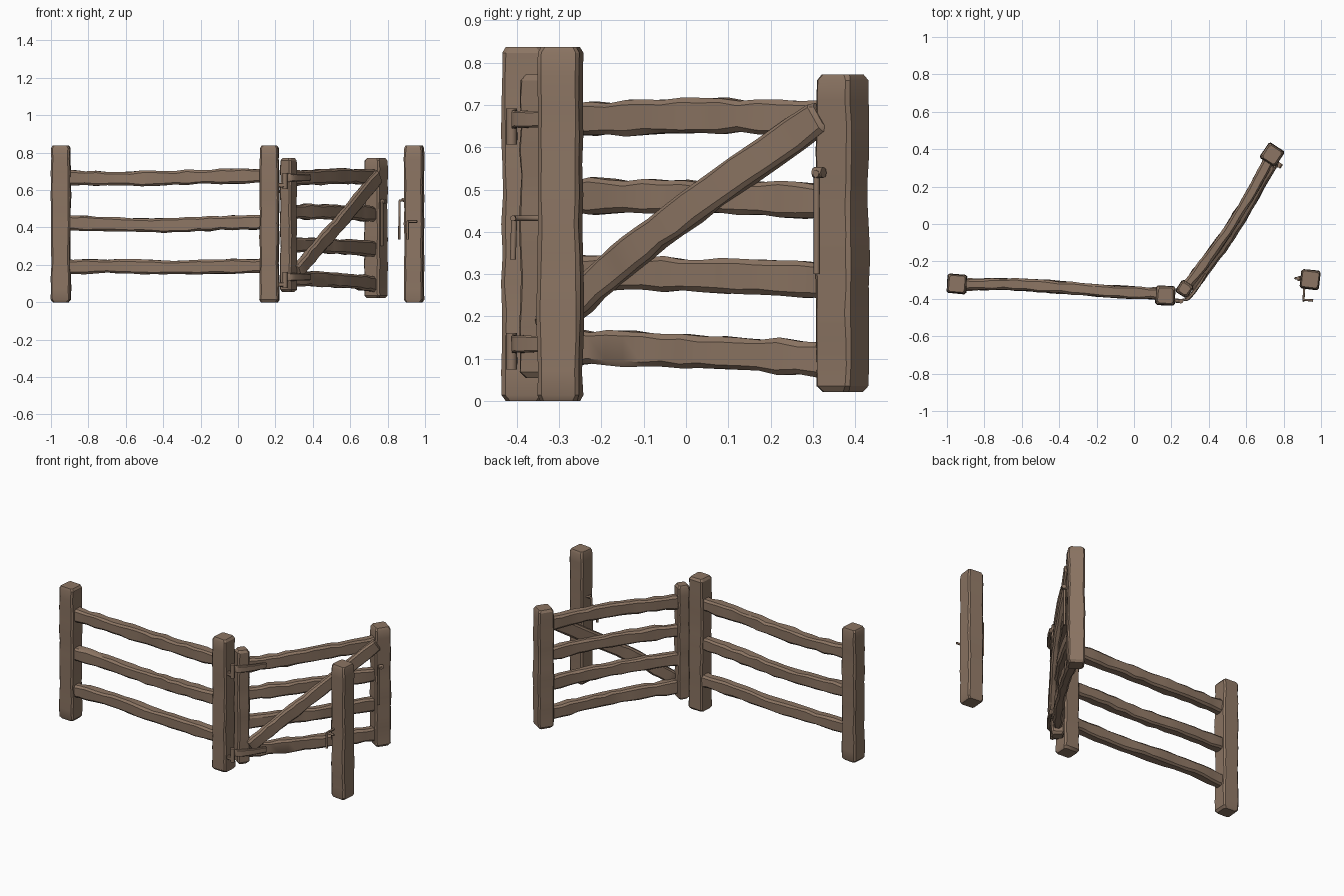
import bpy, bmesh, math, random
from mathutils import Vector

if "Cube" in bpy.data.objects:
    bpy.data.objects.remove(bpy.data.objects["Cube"])

random.seed(4)
wood = bpy.data.materials.new("weathered brown wood")
wood.diffuse_color = (0.262, 0.178, 0.125, 1)
wood.use_nodes = True
wood.node_tree.nodes["Principled BSDF"].inputs["Base Color"].default_value = wood.diffuse_color


def finish(name, bm):
    bmesh.ops.recalc_face_normals(bm, faces=bm.faces)
    me = bpy.data.meshes.new(name)
    bm.to_mesh(me)
    bm.free()
    me.materials.append(wood)
    ob = bpy.data.objects.new(name, me)
    bpy.context.collection.objects.link(ob)
    bpy.ops.object.select_all(action='DESELECT')
    ob.select_set(True)
    bpy.context.view_layer.objects.active = ob
    bpy.ops.object.shade_smooth_by_angle(angle=math.radians(32))
    return ob


def smooth_path(pts, n):
    """Evenly sampled Catmull-Rom curve through a few points."""
    p = [Vector(q) for q in pts]
    p = [2 * p[0] - p[1]] + p + [2 * p[-1] - p[-2]]
    segs, out = len(p) - 3, []
    for i in range(n + 1):
        f = i / n * segs
        k = min(int(f), segs - 1)
        t = f - k
        a, b, c, d = p[k:k + 4]
        out.append(0.5 * (2 * b + (c - a) * t + (2 * a - 5 * b + 4 * c - d) * t * t
                          + (3 * b - a - 3 * c + d) * t ** 3))
    return out


def beam(name, pts, u, w, h, n=14, jitter=0.003, cham=0.01, cap=0.01, taper=1.0):
    """Hewn timber: chamfered rectangle swept along a path; w lies along u."""
    path = smooth_path(pts, n)
    t0, t1 = (path[1] - path[0]).normalized(), (path[-1] - path[-2]).normalized()
    rings = [(path[0], 1)] + [(path[0] + t0 * cap, 0)] + [(q, 0) for q in path[1:-1]]
    rings += [(path[-1] - t1 * cap, 0), (path[-1], 1)]
    bm, prev = bmesh.new(), None
    u = Vector(u).normalized()
    axis = (path[-1] - path[0]).normalized()
    v = axis.cross(u).normalized()
    for i, (c, end) in enumerate(rings):
        s = 1 + (taper - 1) * i / (len(rings) - 1)
        a = w / 2 * s - end * cap * 0.6 + random.uniform(-jitter, jitter)
        b = h / 2 * s - end * cap * 0.6 + random.uniform(-jitter, jitter)
        k = cham
        prof = [(a, b - k), (a - k, b), (k - a, b), (-a, b - k),
                (-a, k - b), (k - a, -b), (a - k, -b), (a, k - b)]
        j = jitter * 0.5
        ring = [bm.verts.new(c + u * (x + random.uniform(-j, j)) + v * (y + random.uniform(-j, j)))
                for x, y in prof]
        if prev:
            for m in range(8):
                bm.faces.new((prev[m], prev[(m + 1) % 8], ring[(m + 1) % 8], ring[m]))
        else:
            bm.faces.new(ring)
        prev = ring
    bm.faces.new(prev)
    return finish(name, bm)


def rod(name, pts, r):
    """Bent iron rod along a polyline."""
    cu = bpy.data.curves.new(name, 'CURVE')
    cu.dimensions, cu.bevel_depth, cu.bevel_resolution, cu.use_fill_caps = '3D', r, 2, True
    sp = cu.splines.new('POLY')
    sp.points.add(len(pts) - 1)
    for p, q in zip(sp.points, pts):
        p.co = (*q, 1)
    cu.materials.append(wood)
    ob = bpy.data.objects.new(name, cu)
    bpy.context.collection.objects.link(ob)


def post(name, x, y, z0, z1, size, deg):
    a = math.radians(deg)
    beam(name, [(x, y, z0), (x, y, (z0 + z1) / 2), (x, y, z1)],
         (math.cos(a), math.sin(a), 0), size, size, 12, 0.0025, 0.009, 0.014)


# Three fixed posts
post("left_post", -0.947, -0.32, 0, 0.837, 0.1, -4)
post("middle_post", 0.168, -0.383, 0, 0.837, 0.1, -3)
post("right_post", 0.942, -0.297, 0, 0.837, 0.1, -6)

# Fence rails with a gentle wander
for name, zs in (("fence_rail_top", (0.668, 0.661, 0.664, 0.672, 0.677)),
                 ("fence_rail_middle", (0.425, 0.417, 0.411, 0.422, 0.428)),
                 ("fence_rail_bottom", (0.187, 0.193, 0.187, 0.19, 0.195))):
    ys = (-0.325, -0.322, -0.338, -0.361, -0.373)
    pts = [(-0.94 + 1.09 * i / 4, ys[i], zs[i]) for i in range(5)]
    beam(name, pts, (0, 1, 0), 0.062, 0.076, 18, 0.004, 0.011)

# Open gate: s runs along the gate, o is the offset towards its front
H = Vector((0.27, -0.347, 0))
D = Vector((0.468, 0.717, 0))
L = D.length
D.normalize()
N = Vector((D.y, -D.x, 0))


def gate(s, o, z):
    return H + D * s + N * o + Vector((0, 0, z))


ang = math.degrees(math.atan2(D.y, D.x))
post("gate_hinge_stile", H.x, H.y, 0.055, 0.772, 0.072, ang)
e = gate(L, 0, 0)
post("gate_free_stile", e.x, e.y, 0.022, 0.772, 0.096, ang)

# Four bowed gate rails
for i, (a, b, c) in enumerate(((0.664, 0.674, 0.664), (0.485, 0.482, 0.47),
                               (0.307, 0.298, 0.282), (0.13, 0.118, 0.094))):
    beam("gate_rail_%d" % (i + 1),
         [gate(0, 0, a), gate(L * 0.25, 0.017, a * 0.6 + b * 0.4), gate(L * 0.5, 0.024, b),
          gate(L * 0.75, 0.017, (b + c) / 2 + 0.003), gate(L, 0, c)],
         N, 0.052, 0.08, 16, 0.004, 0.011)

# Diagonal brace on the front of the gate
beam("gate_brace", [gate(0.035, 0.035, 0.165), gate(0.24, 0.05, 0.312),
                    gate(0.45, 0.057, 0.448), gate(0.82, 0.035, 0.675)],
     N, 0.042, 0.08, 16, 0.003, 0.01)

# Hinges: tapered strap, bend to the post, pin and bracket
for name, z in (("upper", 0.666), ("lower", 0.135)):
    beam(name + "_hinge_strap", [gate(-0.055, 0.026, z), gate(-0.03, 0.045, z),
                                 gate(0.05, 0.053, z), gate(0.13, 0.052, z)],
         N, 0.022, 0.044, 10, 0.001, 0.004, 0.004, 0.75)
    p = gate(-0.065, 0.02, 0)
    rod(name + "_hinge_pin", [(p.x, p.y, z - 0.06), (p.x, p.y, z + 0.026)], 0.013)
    beam(name + "_hinge_bracket", [(0.2, p.y + 0.005, z - 0.04), (p.x, p.y, z - 0.04)],
         (0, 1, 0), 0.022, 0.024, 3, 0.0005, 0.004, 0.003)

# Latch bar and knob on the gate's free stile
rod("gate_latch_pin", [gate(L - 0.025, 0.035, 0.537), gate(L - 0.025, 0.078, 0.537)], 0.009)
rod("gate_latch_knob", [gate(L - 0.038, 0.064, 0.54), gate(L - 0.012, 0.064, 0.54)], 0.013)
rod("gate_latch_bar", [gate(L - 0.034, 0.06, 0.54), gate(L - 0.034, 0.06, 0.3)], 0.007)

# Hooks on the right post: one on the side, one on the front
rod("side_hook", [(0.9, -0.295, 0.54), (0.866, -0.29, 0.545), (0.864, -0.29, 0.54),
                  (0.862, -0.29, 0.335)], 0.006)
rod("side_hook_staple", [(0.9, -0.284, 0.545), (0.878, -0.284, 0.552),
                         (0.878, -0.3, 0.552), (0.9, -0.3, 0.545)], 0.006)
rod("front_hook_peg", [(0.91, -0.33, 0.432), (0.907, -0.405, 0.432),
                       (0.958, -0.409, 0.432)], 0.007)
rod("front_hook_bar", [(0.907, -0.406, 0.435), (0.907, -0.409, 0.335)], 0.007)
